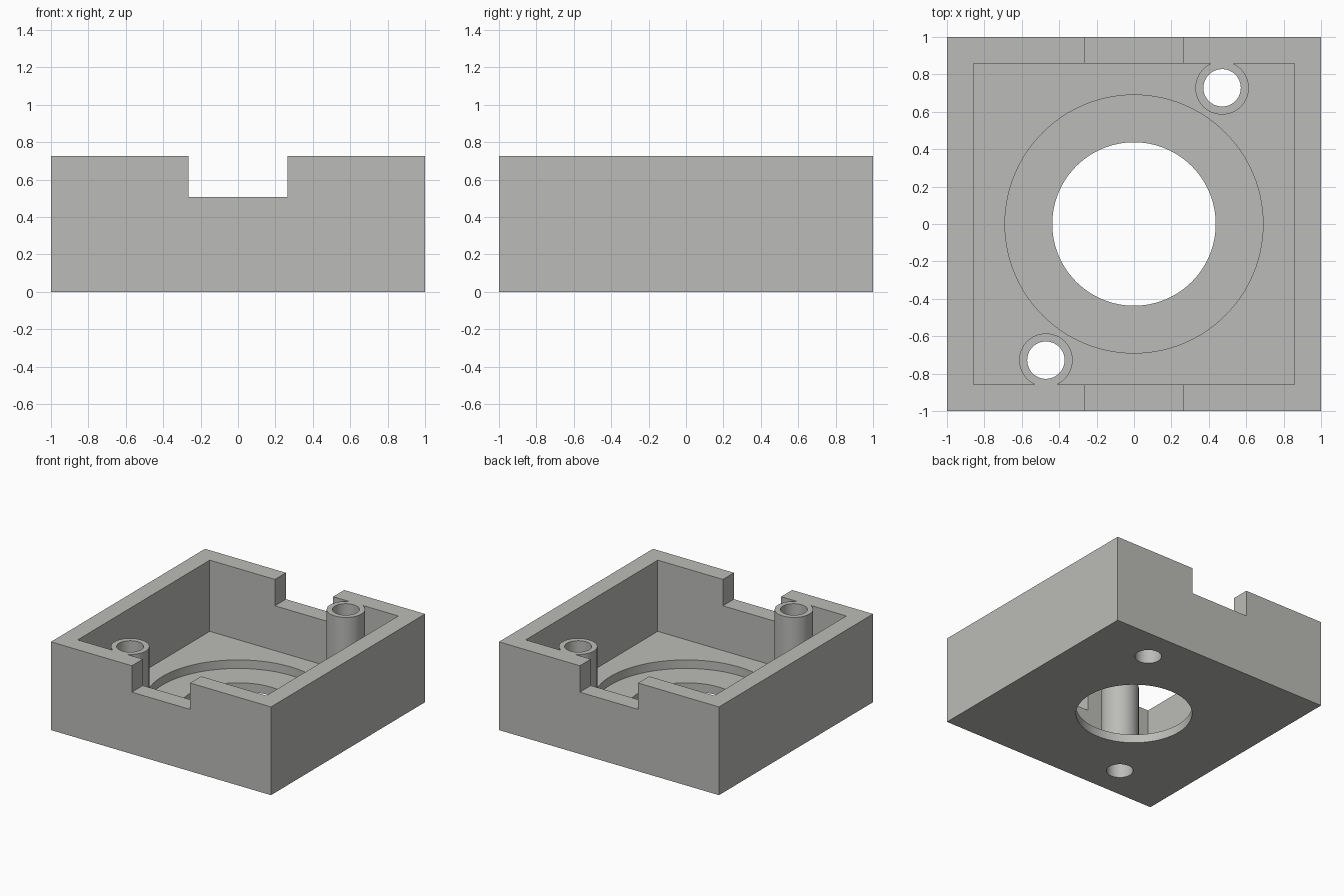
import bpy, math

if "Cube" in bpy.data.objects:
    bpy.data.objects.remove(bpy.data.objects["Cube"])

H = 0.725            # outer height
FLOOR = 0.14         # cavity floor
RECESS = 0.07        # bottom of the round recess
POSTS = [(0.471, 0.728), (-0.471, -0.728)]

grey = bpy.data.materials.new("light grey")
grey.diffuse_color = (0.50, 0.50, 0.48, 1)
grey.use_nodes = True
grey.node_tree.nodes["Principled BSDF"].inputs["Base Color"].default_value = grey.diffuse_color


def box(name, sx, sy, z0, z1):
    bpy.ops.mesh.primitive_cube_add(size=1, location=(0, 0, (z0 + z1) / 2))
    ob = bpy.context.object
    ob.name = name
    ob.scale = (sx, sy, z1 - z0)
    bpy.ops.object.transform_apply(location=True, rotation=True, scale=True)
    ob.data.materials.append(grey)
    return ob


def cylinder(name, r, z0, z1, x=0, y=0, n=64):
    bpy.ops.mesh.primitive_cylinder_add(vertices=n, radius=r, depth=z1 - z0,
                                        location=(x, y, (z0 + z1) / 2))
    ob = bpy.context.object
    ob.name = name
    bpy.ops.object.transform_apply(location=True, rotation=True, scale=True)
    ob.data.materials.append(grey)
    return ob


def combine(target, tool, operation):
    mod = target.modifiers.new(operation.lower(), 'BOOLEAN')
    mod.operation = operation
    mod.solver = 'EXACT'
    mod.object = tool
    bpy.context.view_layer.objects.active = target
    bpy.ops.object.modifier_apply(modifier=mod.name)
    bpy.data.objects.remove(tool, do_unlink=True)


# Open box with a square cavity
housing = box("housing", 2, 2, 0, H)
combine(housing, box("cavity", 1.714, 1.714, FLOOR, H + 0.2), 'DIFFERENCE')

# Screw posts merged into the front and back walls
for x, y in POSTS:
    combine(housing, cylinder("screw_post", 0.143, RECESS, H, x, y), 'UNION')

# Notches through the front and back walls
combine(housing, box("notch", 0.53, 2.4, 0.508, H + 0.2), 'DIFFERENCE')

# Stepped round opening in the floor
combine(housing, cylinder("recess", 0.69, RECESS, FLOOR + 0.1, n=128), 'DIFFERENCE')
combine(housing, cylinder("opening", 0.437, -0.1, FLOOR, n=96), 'DIFFERENCE')

# Screw holes through posts and floor
for x, y in POSTS:
    combine(housing, cylinder("screw_hole", 0.1, -0.1, H + 0.1, x, y, 48), 'DIFFERENCE')

# Smooth round walls, sharp corners
bpy.ops.object.select_all(action='DESELECT')
housing.select_set(True)
bpy.context.view_layer.objects.active = housing
bpy.ops.object.shade_smooth_by_angle(angle=math.radians(30))
